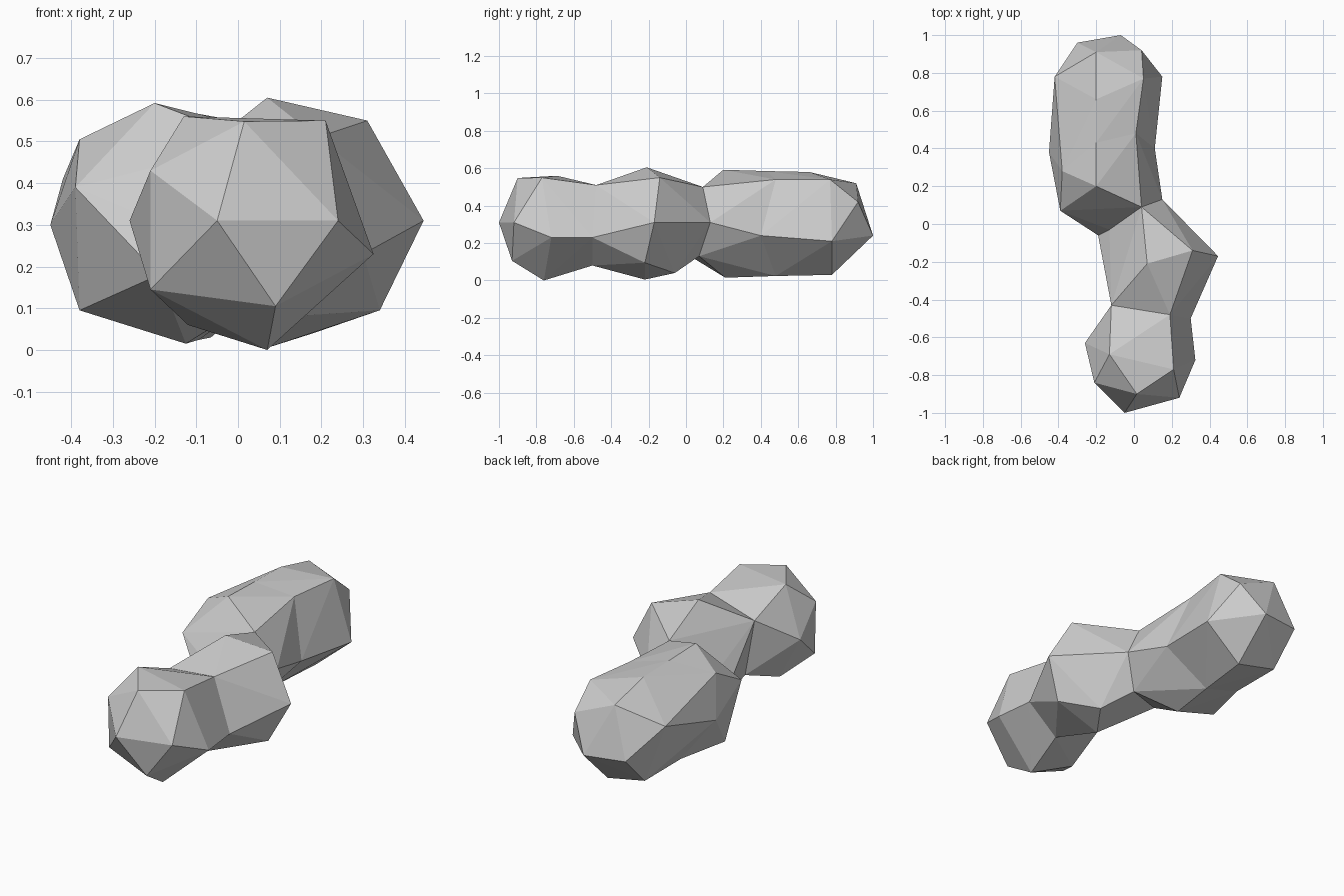
import bpy, bmesh
from mathutils import Vector

if "Cube" in bpy.data.objects:
    bpy.data.objects.remove(bpy.data.objects["Cube"])

stone = bpy.data.materials.new("plain grey")
stone.diffuse_color = (0.6, 0.6, 0.6, 1)
stone.use_nodes = True
stone.node_tree.nodes["Principled BSDF"].inputs["Base Color"].default_value = stone.diffuse_color

# Narrow rings shared by neighbouring lumps
waist_front = [(-.12, -.43, .455), (.19, -.48, .51), (.30, -.50, .23),
               (.12, -.50, .08), (-.09, -.39, .16)]
waist_middle = [(-.13, -.03, .28), (.04, .09, .50), (.15, .13, .31),
                (.06, .07, .13), (-.19, -.06, .18)]
waist_back = [(.11, .40, .24), (.01, .48, .54), (-.20, .43, .585),
              (-.38, .28, .505), (-.45, .38, .30), (-.305, .48, .085),
              (-.095, .48, .024)]

# Corner points of each rounded lump
front_lump = [(-.13, -.69, .56), (.21, -.77, .55), (.015, -.90, .548),
              (-.05, -1, .31), (.24, -.92, .31), (.325, -.72, .23),
              (.09, -.93, .105), (.07, -.76, 0), (-.21, -.84, .43),
              (-.21, -.83, .145), (-.26, -.63, .31), (-.12, -.65, .06)]
middle_lump = [(.07, -.21, .605), (.31, -.14, .55), (.445, -.17, .31),
               (.34, -.22, .095), (.07, -.22, .005), (.18, -.06, .04)]
shoulder_lump = [(-.20, .20, .592), (-.39, .07, .39),
                 (-.125, .21, .015), (-.38, .20, .095)]
back_lump = [(-.20, .66, .58), (.05, .77, .54), (-.20, .91, .52),
             (.04, .92, .42), (-.07, 1, .24), (.15, .78, .21),
             (-.065, .78, .03), (-.42, .78, .41), (-.30, .96, .25),
             (-.30, .79, .08)]

bm = bmesh.new()


def add_lump(points, rings):
    """Wrap points in a faceted skin, open where it meets a ring."""
    part = bmesh.new()
    for p in points + sum(rings, []):
        part.verts.new(p)
    bmesh.ops.convex_hull(part, input=part.verts[:])
    ring_sets = [[Vector(p) for p in r] for r in rings]
    caps = [f for f in part.faces if any(
        all(any((v.co - q).length < 1e-4 for q in r) for v in f.verts)
        for r in ring_sets)]
    bmesh.ops.delete(part, geom=caps, context='FACES')
    for f in part.faces:
        bm.faces.new([bm.verts.new(v.co) for v in f.verts])
    part.free()


add_lump(front_lump, [waist_front])
add_lump(middle_lump, [waist_front, waist_middle])
add_lump(shoulder_lump, [waist_middle, waist_back])
add_lump(back_lump, [waist_back])

# Weld the lumps and close any gaps
bmesh.ops.remove_doubles(bm, verts=bm.verts[:], dist=0.001)
bmesh.ops.holes_fill(bm, edges=[e for e in bm.edges if e.is_boundary], sides=8)
bmesh.ops.triangulate(bm, faces=bm.faces[:])
bmesh.ops.recalc_face_normals(bm, faces=bm.faces[:])

mesh = bpy.data.meshes.new("lumpy_body")
bm.to_mesh(mesh)
bm.free()
mesh.materials.append(stone)
bpy.context.collection.objects.link(bpy.data.objects.new("lumpy_body", mesh))
